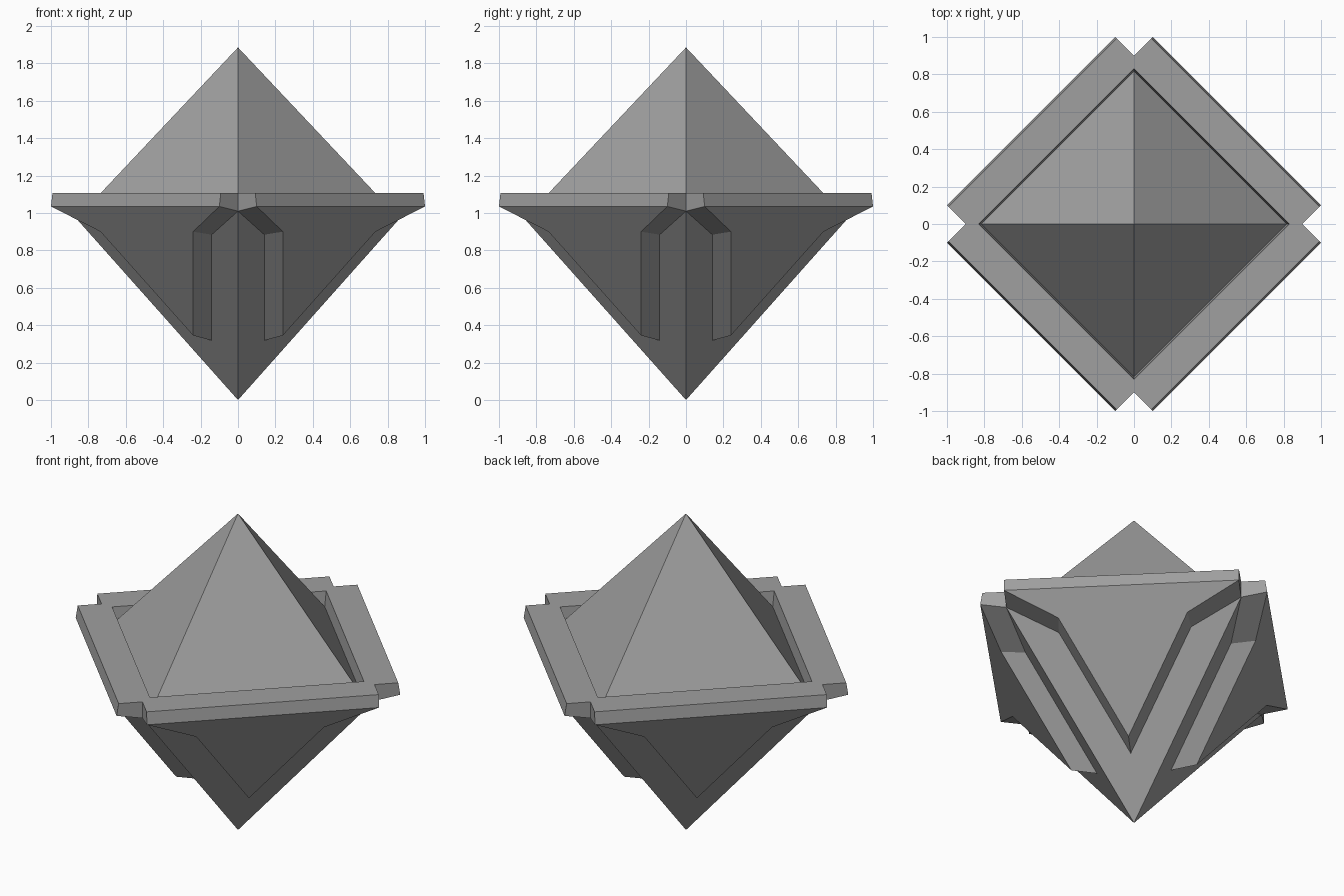
import bpy
import bmesh
from math import pi
from mathutils import Matrix

cube = bpy.data.objects.get("Cube")
if cube:
    bpy.data.objects.remove(cube)

# One stone-grey material
grey = bpy.data.materials.new("stone_grey")
grey.use_nodes = True
colour = (0.35, 0.35, 0.35, 1)
grey.diffuse_color = colour
grey.node_tree.nodes["Principled BSDF"].inputs["Base Color"].default_value = colour

RIM_TOP, RIM_LOW, FLOOR, PEAK = 1.107, 1.035, 1.01, 1.885


def finish(name, bm, turn=0):
    bmesh.ops.remove_doubles(bm, verts=bm.verts, dist=0.0005)
    bmesh.ops.recalc_face_normals(bm, faces=bm.faces)
    bm.transform(Matrix.Rotation(turn, 4, 'Z'))
    mesh = bpy.data.meshes.new(name)
    bm.to_mesh(mesh)
    bm.free()
    mesh.materials.append(grey)
    obj = bpy.data.objects.new(name, mesh)
    bpy.context.collection.objects.link(obj)


def pyramid(name, radius, base_z, tip_z):
    bm = bmesh.new()
    tip = bm.verts.new((0, 0, tip_z))
    base = [bm.verts.new((x * radius, y * radius, base_z))
            for x, y in ((1, 0), (0, 1), (-1, 0), (0, -1))]
    for i in range(4):
        bm.faces.new((base[i], base[(i + 1) % 4], tip))
    bm.faces.new(base)
    finish(name, bm)


def mirrored(half):
    """Complete a path by mirroring it over the diagonal of its quarter."""
    return half + [(-y, -x, z) for x, y, z in reversed(half) if x != -y]


def side_panel(name, turn):
    # Paths across one quarter, from the front corner to the left corner
    root = mirrored([(0, -0.9, FLOOR), (0.14, -0.647, 0.884), (0.14, -0.14, 0.318)])
    face = mirrored([(0.1, -1, RIM_LOW), (0.24, -0.735, 0.9), (0.24, -0.24, 0.345)])
    outer = mirrored([(0.092, -0.992, RIM_TOP)])
    corner = mirrored([(0, -0.9, RIM_TOP)])
    inner = mirrored([(0, -0.83, RIM_TOP)])
    well = mirrored([(0, -0.815, FLOOR)])

    bm = bmesh.new()

    def add(points):
        bm.faces.new([bm.verts.new(p) for p in points])

    # Raised V-shaped plate and its walls
    add(face)
    for i in range(4):
        add((root[i], root[i + 1], face[i + 1], face[i]))
    # Rim bar: outer side, notched ends, top and well wall
    add((face[0], face[-1], outer[1], outer[0]))
    for i in (0, -1):
        add((root[i], face[i], outer[i], corner[i]))
    add((corner[0], outer[0], outer[1], corner[1], inner[1], inner[0]))
    add((inner[0], inner[1], well[1], well[0]))
    finish(name, bm, turn)


# Core of two pyramids
pyramid("lower_pyramid", 0.9, FLOOR, 0)
pyramid("upper_pyramid", 0.825, FLOOR, PEAK)

# Four raised panels with rim bars
for i, side in enumerate(("front_left", "back_left", "back_right", "front_right")):
    side_panel(side + "_panel", i * pi / 2)
